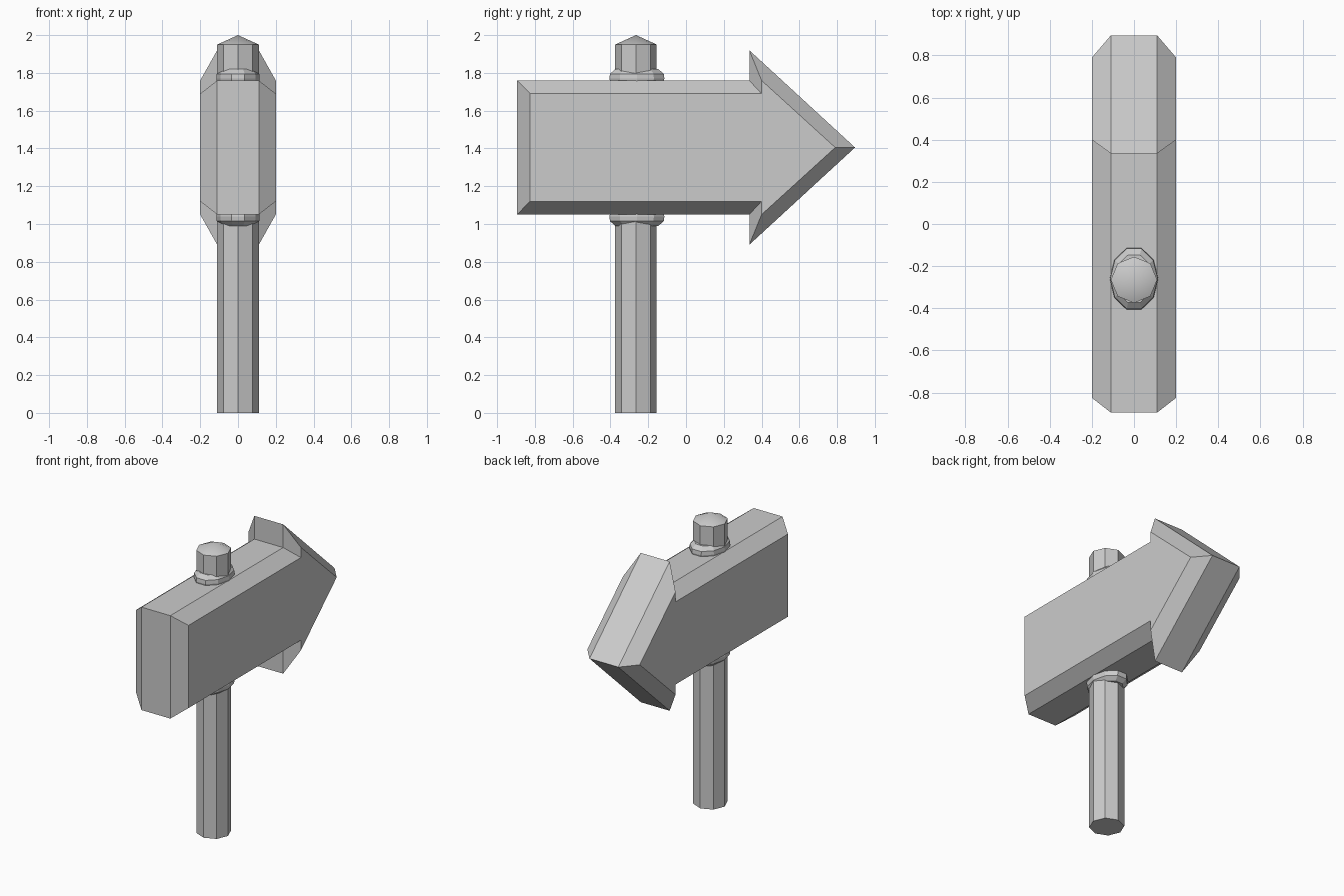
import bpy, bmesh, math

if "Cube" in bpy.data.objects:
    bpy.data.objects.remove(bpy.data.objects["Cube"])

POST_Y = -0.265
MID_Z = 1.405


def loft(name, rings, apex=None):
    """Skin equal-length rings of points, closing both ends."""
    bm = bmesh.new()
    loops = [[bm.verts.new(p) for p in ring] for ring in rings]
    n = len(loops[0])
    for a, b in zip(loops, loops[1:]):
        for i in range(n):
            j = (i + 1) % n
            bm.faces.new((a[i], a[j], b[j], b[i]))
    bm.faces.new(loops[0][::-1])
    if apex:
        tip = bm.verts.new(apex)
        for i in range(n):
            bm.faces.new((loops[-1][i], loops[-1][(i + 1) % n], tip))
    else:
        bm.faces.new(loops[-1])
    bmesh.ops.recalc_face_normals(bm, faces=bm.faces)
    mesh = bpy.data.meshes.new(name)
    bm.to_mesh(mesh)
    bm.free()
    obj = bpy.data.objects.new(name, mesh)
    bpy.context.collection.objects.link(obj)
    return obj


def ring(n, rx, ry, y, z):
    return [(rx * math.cos(math.tau * i / n), y + ry * math.sin(math.tau * i / n), z)
            for i in range(n)]


# Arrow board: outer outline with an inset outline on each face
def outline(half):
    return half + [(y, 2 * MID_Z - z) for y, z in half[::-1] if z != MID_Z]


outer = outline([(-0.895, 1.05), (0.335, 1.05), (0.335, 0.89), (0.895, MID_Z)])
inner = outline([(-0.825, 1.12), (0.40, 1.12), (0.40, 1.05), (0.79, MID_Z)])
loft("arrow_board", [[(x, y, z) for y, z in pts] for x, pts in
                     ((-0.2, inner), (-0.11, outer), (0.11, outer), (0.2, inner))])

# Octagonal post with a shallow, softly shaded pointed cap
post = loft("post", [ring(8, 0.11, 0.11, POST_Y, z) for z in (0, 1.95)],
            apex=(0, POST_Y, 2.0))
bpy.context.view_layer.objects.active = post
post.select_set(True)
bpy.ops.object.shade_smooth_by_angle(angle=math.radians(30))

# Ten-sided oval collars where the post meets the board
for name, side in (("lower_collar", -1), ("upper_collar", 1)):
    loft(name, [ring(10, 0.115 * s, 0.153 * s, -0.26, MID_Z + side * d)
                for d, s in ((0.33, 0.95), (0.365, 1.0), (0.39, 0.98), (0.415, 0.78))])
